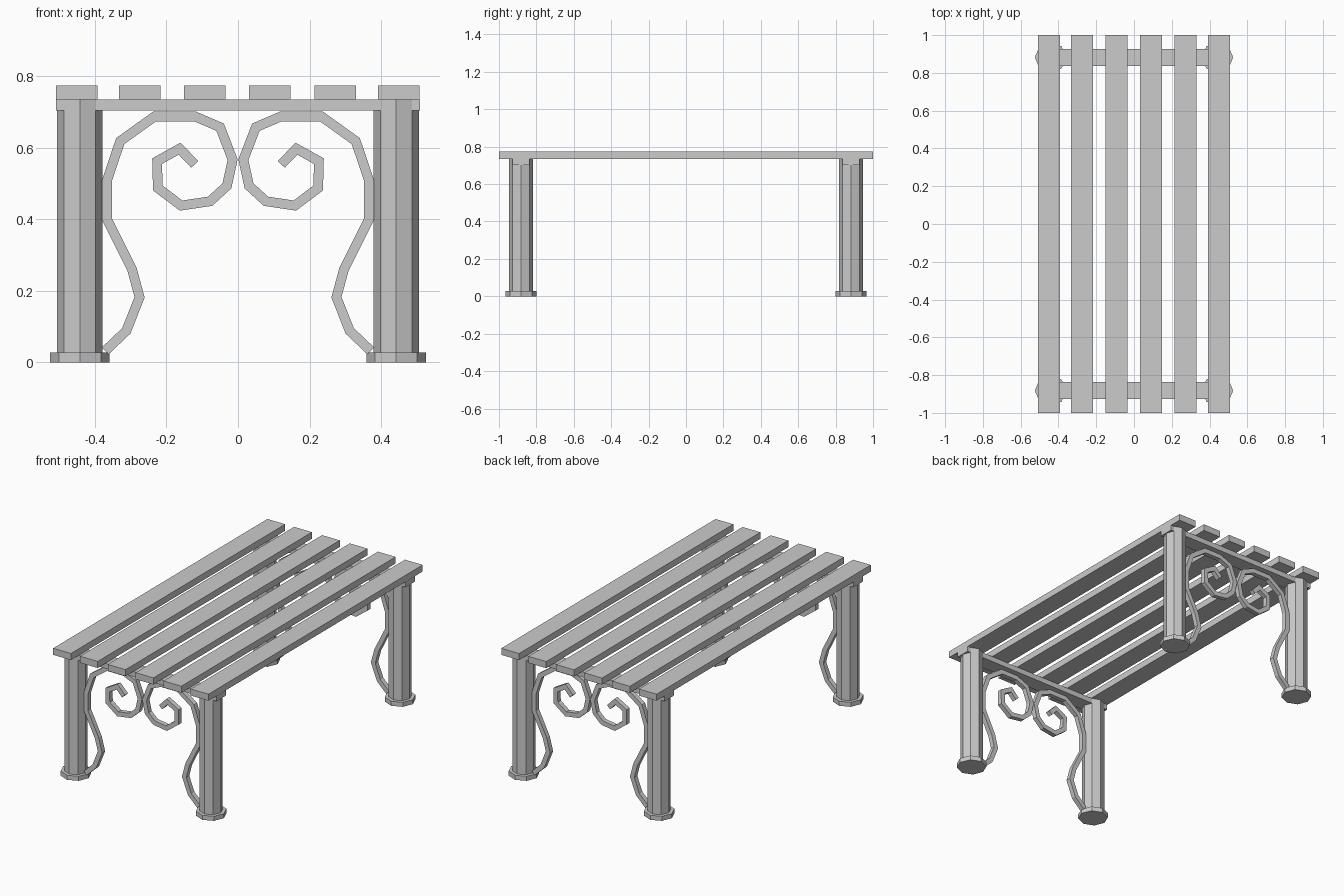
import bpy, bmesh
from mathutils import Vector

if "Cube" in bpy.data.objects:
    bpy.data.objects.remove(bpy.data.objects["Cube"])

LEG_X, LEG_Y = 0.442, 0.882
SEAT_Z, TOP_Z = 0.734, 0.773


def box(name, x0, x1, y0, y1, z0, z1):
    bpy.ops.mesh.primitive_cube_add(
        size=1, location=((x0 + x1) / 2, (y0 + y1) / 2, (z0 + z1) / 2))
    ob = bpy.context.object
    ob.name = name
    ob.scale = (x1 - x0, y1 - y0, z1 - z0)
    bpy.ops.object.transform_apply(location=False, rotation=False, scale=True)
    return ob


def octagon_post(name, x, y, r, z0, z1):
    bpy.ops.mesh.primitive_cylinder_add(
        vertices=8, radius=r, depth=z1 - z0, location=(x, y, (z0 + z1) / 2))
    bpy.context.object.name = name


def ribbon(name, path, y, width, depth, flip):
    """Flat bar with mitred corners following an x-z path."""
    pts = [Vector((x * flip, z)) for x, z in path]
    bm = bmesh.new()
    rings = []
    for i, p in enumerate(pts):
        a = (p - pts[i - 1]).normalized() if i else (pts[1] - p).normalized()
        b = (pts[i + 1] - p).normalized() if i < len(pts) - 1 else a
        na, nb = Vector((-a.y, a.x)), Vector((-b.y, b.x))
        n = (na + nb).normalized()
        off = n * (width / 2 / n.dot(na))
        rings.append([bm.verts.new((p.x + s * off.x, y + t * depth / 2, p.y + s * off.y))
                      for s, t in ((1, 1), (1, -1), (-1, -1), (-1, 1))])
    for r, q in zip(rings, rings[1:]):
        for k in range(4):
            bm.faces.new((r[k], r[(k + 1) % 4], q[(k + 1) % 4], q[k]))
    bm.faces.new(rings[0])
    bm.faces.new(rings[-1])
    bmesh.ops.recalc_face_normals(bm, faces=bm.faces)
    me = bpy.data.meshes.new(name)
    bm.to_mesh(me)
    bm.free()
    bpy.context.collection.objects.link(bpy.data.objects.new(name, me))


# Seat slats
for i, x in enumerate((-0.450, -0.275, -0.093, 0.089, 0.272, 0.449)):
    box(f"seat_slat_{i + 1}", x - 0.058, x + 0.058, -1, 1, SEAT_Z, TOP_Z)

# Scroll centre line, from the foot up and into the curl
SCROLL = [(-.371, .032), (-.312, .088), (-.275, .182), (-.296, .260),
          (-.366, .400), (-.366, .508), (-.329, .618), (-.233, .687),
          (-.120, .687), (-.050, .657), (-.015, .566), (-.031, .493),
          (-.078, .450), (-.159, .438), (-.224, .487), (-.226, .562),
          (-.163, .597), (-.121, .553)]

for end, sy in (("front", -1), ("back", 1)):
    y = sy * LEG_Y
    # Crossbar under the slats
    box(f"{end}_crossbar", -0.508, 0.508, y - 0.0445, y + 0.0445, 0.703, SEAT_Z)
    for side, sx in (("left", -1), ("right", 1)):
        # Octagonal leg and foot
        octagon_post(f"{end}_{side}_leg", sx * LEG_X, y, 0.063, 0.027, SEAT_Z)
        octagon_post(f"{end}_{side}_foot", sx * LEG_X, y, 0.083, 0, 0.027)
        # Wrought scroll bracket
        ribbon(f"{end}_{side}_scroll", SCROLL, y, 0.027, 0.028, -sx)
